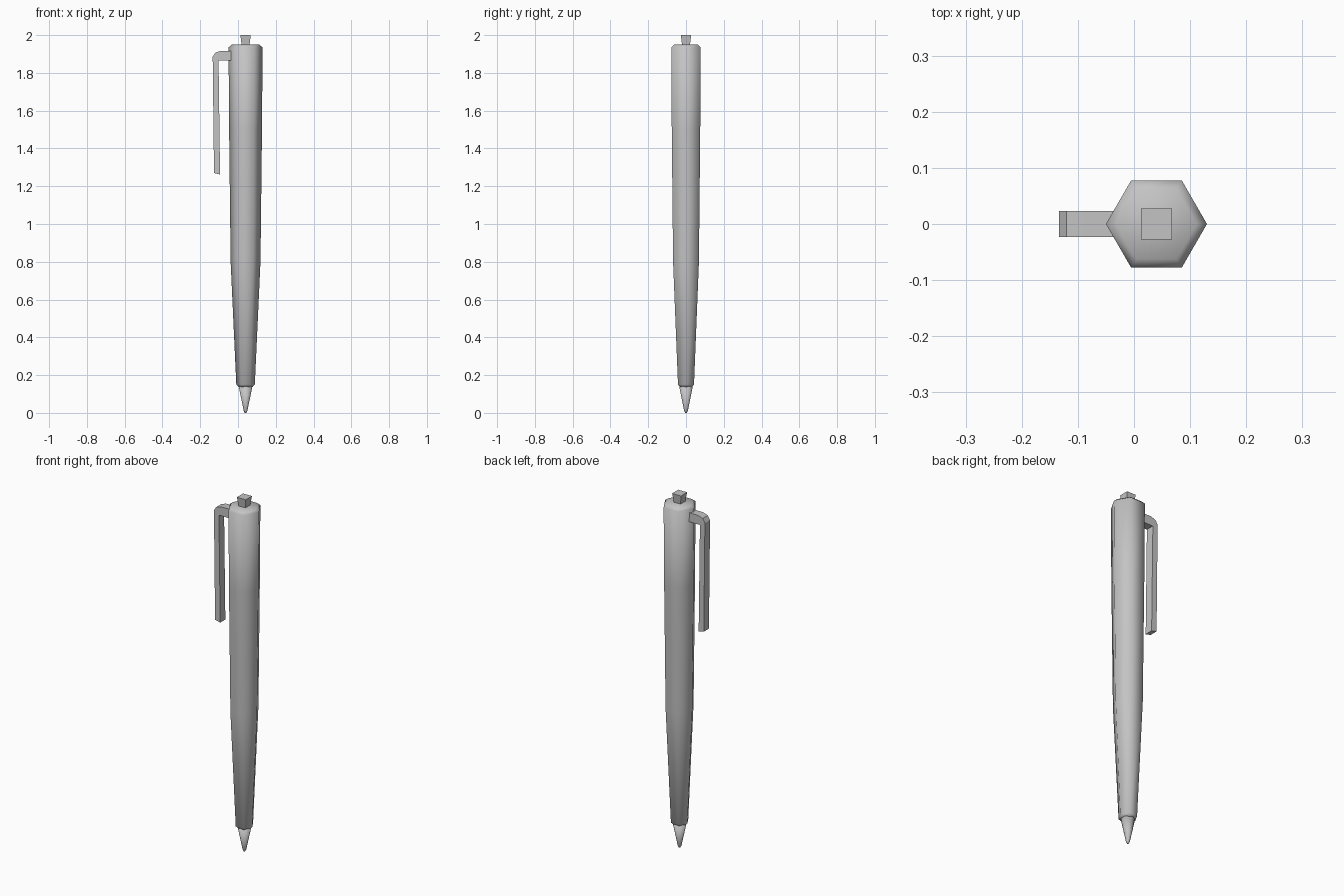
import bpy
import bmesh
from math import cos, sin, pi

cube = bpy.data.objects.get("Cube")
if cube:
    bpy.data.objects.remove(cube)

AXIS_X = 0.04  # the barrel sits off-centre because of the clip

grey = bpy.data.materials.new("grey_plastic")
grey.use_nodes = True
grey.diffuse_color = (0.55, 0.55, 0.55, 1)
grey.node_tree.nodes["Principled BSDF"].inputs["Base Color"].default_value = (0.55, 0.55, 0.55, 1)


def finish(name, bm, smooth=False):
    bmesh.ops.recalc_face_normals(bm, faces=bm.faces)
    for f in bm.faces:
        f.smooth = smooth
    mesh = bpy.data.meshes.new(name)
    bm.to_mesh(mesh)
    bm.free()
    mesh.materials.append(grey)
    obj = bpy.data.objects.new(name, mesh)
    bpy.context.collection.objects.link(obj)
    return obj


def loft(name, profile, sides, turn=0.0, smooth=False):
    """Stack regular rings given as (radius, height) and cap both ends."""
    bm = bmesh.new()
    rings = []
    for r, z in profile:
        angles = [turn + 2 * pi * i / sides for i in range(sides)]
        rings.append([bm.verts.new((AXIS_X + r * cos(a), r * sin(a), z)) for a in angles])
    for low, high in zip(rings, rings[1:]):
        for i in range(sides):
            j = (i + 1) % sides
            bm.faces.new((low[i], low[j], high[j], high[i]))
    bm.faces.new(rings[0])
    bm.faces.new(rings[-1])
    return finish(name, bm, smooth)


# Hexagonal barrel with a gentle taper and bevelled ends
loft("barrel", [(0.037, 0.137), (0.049, 0.15), (0.079, 0.80), (0.087, 1.50),
                (0.09, 1.935), (0.072, 1.95)], 6, smooth=True)

# Writing tip
loft("tip", [(0.004, 0.0), (0.010, 0.012), (0.036, 0.14)], 12, smooth=True)

# Flared square push button
loft("push_button", [(0.028, 1.94), (0.039, 2.0)], 4, turn=pi / 4)

# Pocket clip: side outline extruded across its width
outline = [(-0.02, 1.917), (-0.09, 1.917), (-0.12, 1.907), (-0.134, 1.885),
           (-0.127, 1.27), (-0.095, 1.262), (-0.103, 1.866), (-0.02, 1.866)]
bm = bmesh.new()
side = bm.faces.new([bm.verts.new((x, -0.023, z)) for x, z in outline])
extruded = bmesh.ops.extrude_face_region(bm, geom=[side])["geom"]
bmesh.ops.translate(bm, vec=(0, 0.046, 0),
                    verts=[v for v in extruded if isinstance(v, bmesh.types.BMVert)])
finish("pocket_clip", bm)
